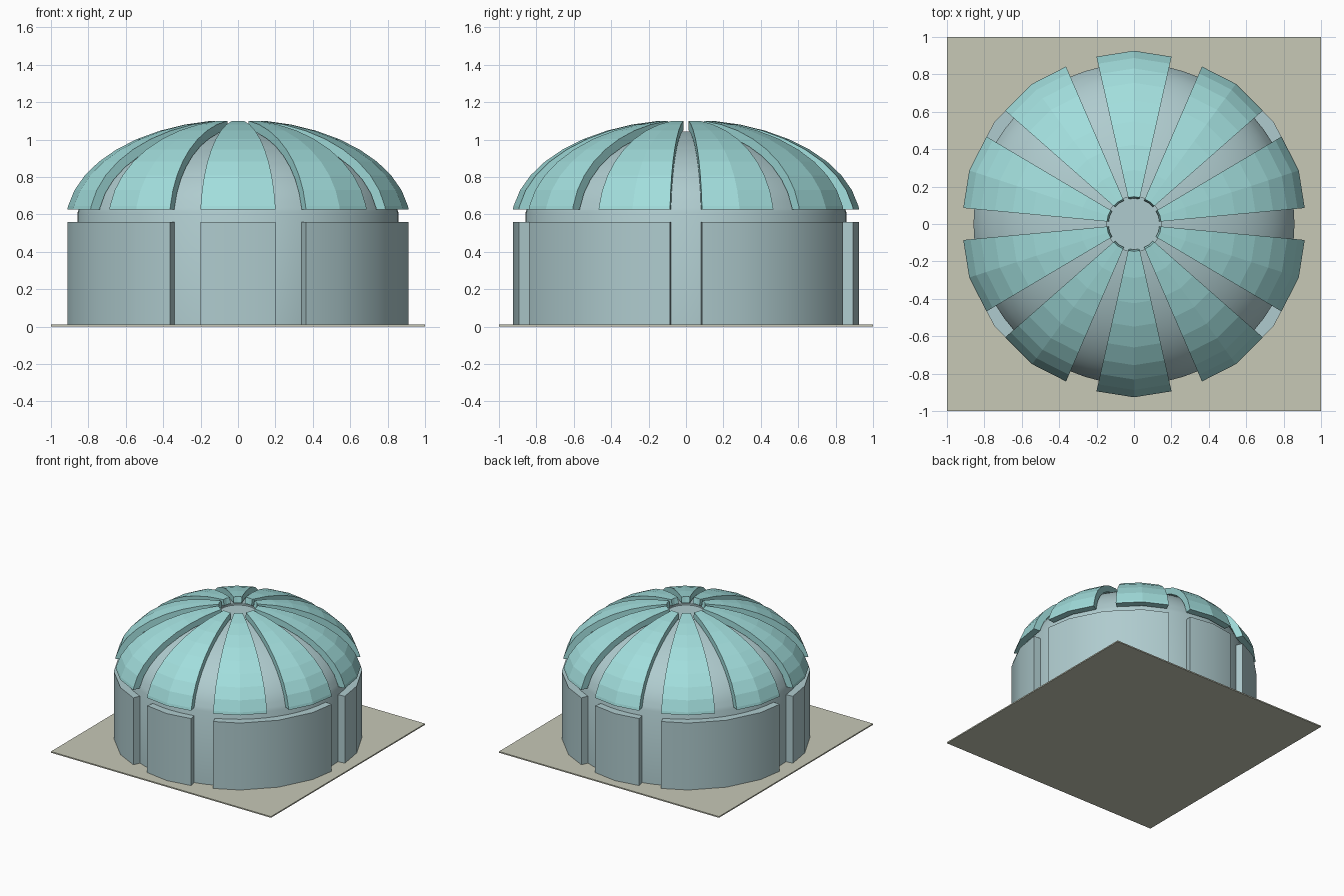
import bpy, bmesh
from math import sin, cos, radians, floor

if "Cube" in bpy.data.objects:
    bpy.data.objects.remove(bpy.data.objects["Cube"])


def material(name, rgb):
    m = bpy.data.materials.new(name)
    m.diffuse_color = (*rgb, 1)
    m.use_nodes = True
    m.node_tree.nodes["Principled BSDF"].inputs["Base Color"].default_value = m.diffuse_color
    return m


SHELL = material("teal_panel", (0.36, 0.73, 0.72))
WALL = material("grey_blue_wall", (0.43, 0.60, 0.62))
BASE = material("ground_green", (0.57, 0.58, 0.47))


def finish(bm, name, mat, smooth):
    bmesh.ops.remove_doubles(bm, verts=bm.verts, dist=1e-5)
    bmesh.ops.recalc_face_normals(bm, faces=bm.faces)
    me = bpy.data.meshes.new(name)
    bm.to_mesh(me)
    bm.free()
    me.materials.append(mat)
    ob = bpy.data.objects.new(name, me)
    bpy.context.collection.objects.link(ob)
    if smooth:
        bpy.ops.object.select_all(action='DESELECT')
        ob.select_set(True)
        bpy.context.view_layer.objects.active = ob
        bpy.ops.object.shade_smooth_by_angle(angle=radians(30))
    return ob


def sector(name, profile, a0, a1, mat, smooth):
    """Sweep a closed (r, z) profile round a 20-sided ring from a0 to a1 degrees."""
    angles = [a0] + [18 * k for k in range(floor(a0 / 18) + 1, floor(a1 / 18) + 1)] + [a1]
    bm = bmesh.new()
    rings = []
    for a in angles:
        s = cos(radians(9)) / cos(radians(a % 18 - 9))
        t = radians(a)
        rings.append([bm.verts.new((r * s * cos(t), r * s * sin(t), z)) for r, z in profile])
    n = len(profile)
    for p, q in zip(rings, rings[1:]):
        for i in range(n):
            j = (i + 1) % n
            bm.faces.new((p[i], p[j], q[j], q[i]))
    # strip caps keep the curved end faces well formed
    for ring in (rings[0], rings[-1]):
        for i in range(n // 2 - 1):
            bm.faces.new((ring[i], ring[i + 1], ring[n - 2 - i], ring[n - 1 - i]))
    return finish(bm, name, mat, smooth)


def ellipse(r, h, z_low, zc=0.56):
    """Dome profile from z_low up to the oculus, in nine degree rings."""
    pts = [(r * (1 - ((z_low - zc) / h) ** 2) ** 0.5, z_low)]
    pts += [(r * cos(radians(e)), zc + h * sin(radians(e))) for e in range(9, 82, 9)
            if zc + h * sin(radians(e)) > z_low + 0.005]
    return pts


# ground slab
bm = bmesh.new()
bmesh.ops.create_cube(bm, size=1)
for v in bm.verts:
    v.co = (v.co.x * 2, v.co.y * 2, (v.co.z + 0.5) * 0.01)
finish(bm, "ground_slab", BASE, False)

# inner drum and dome with sunken disc at the crown
R, H = 0.858, 0.49
prof = [(0, 0.01), (R, 0.01), (R, 0.61)]
prof += [(R * cos(radians(e)), 0.56 + H * sin(radians(e))) for e in range(9, 78, 4)]
prof += [(0.147, 0.56 + H * 0.985), (0.147, 1.03), (0, 1.03)]
bm = bmesh.new()
SEG = 60
rings = [[bm.verts.new((r * cos(radians(360 / SEG * k)), r * sin(radians(360 / SEG * k)), z))
          for r, z in prof] for k in range(SEG)]
for k in range(SEG):
    p, q = rings[k], rings[(k + 1) % SEG]
    for i in range(len(prof) - 1):
        if prof[i][0] == 0:
            bm.faces.new((p[i], p[i + 1], q[i + 1]))
        elif prof[i + 1][0] == 0:
            bm.faces.new((p[i], p[i + 1], q[i]))
        else:
            bm.faces.new((p[i], p[i + 1], q[i + 1], q[i]))
finish(bm, "inner_dome", WALL, True)

# ten faceted outer roof panels
HALF = 12.65
outer = ellipse(0.933, 0.547, 0.625)
inner = ellipse(0.876, 0.498, 0.625)
n = min(len(outer), len(inner))
shell = outer[:n] + inner[:n][::-1]
for i in range(10):
    c = 18 + 36 * i
    sector(f"roof_panel_{i + 1}", shell, c - HALF, c + HALF, SHELL, False)

# wall panels: narrow at front and back, wide at the four corners
wall = [(0.925, 0.01), (0.925, 0.56), (0.845, 0.56), (0.845, 0.01)]
spans = [(90, HALF), (270, HALF)] + [(c, 18 + HALF) for c in (36, 144, 216, 324)]
for i, (c, h) in enumerate(spans):
    sector(f"wall_panel_{i + 1}", wall, c - h, c + h, WALL, True)
